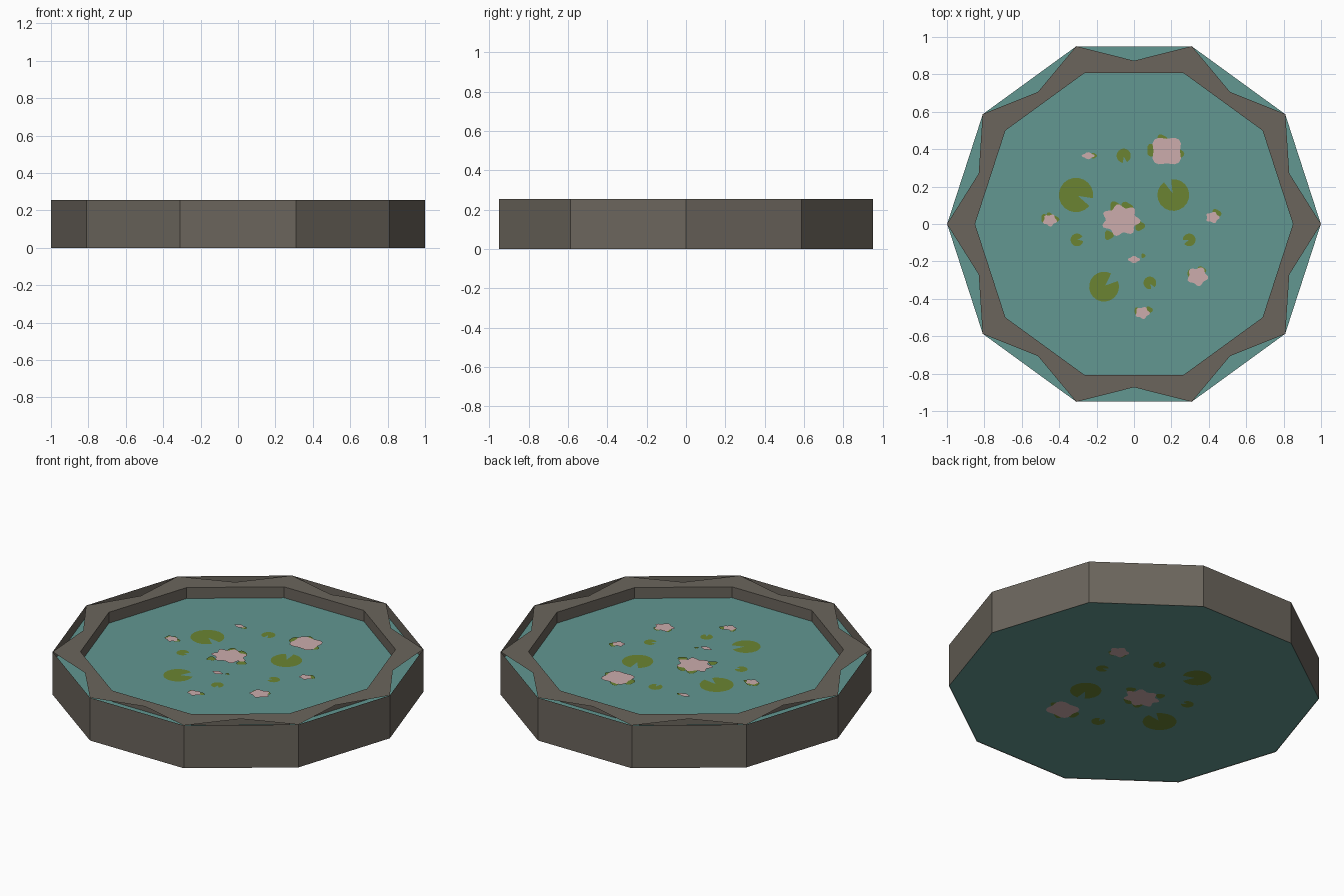
import bpy, bmesh, math

cube = bpy.data.objects.get("Cube")
if cube:
    bpy.data.objects.remove(cube, do_unlink=True)

SIDES = 10
TOP, WATER = 0.255, 0.19
STEP = 2 * math.pi / SIDES


def material(name, rgb):
    lin = [((c / 255 + 0.055) / 1.055) ** 2.4 for c in rgb] + [1.0]
    m = bpy.data.materials.new(name)
    m.use_nodes = True
    m.diffuse_color = lin
    bsdf = m.node_tree.nodes["Principled BSDF"]
    bsdf.inputs["Base Color"].default_value = lin
    bsdf.inputs["Roughness"].default_value = 0.9
    return m


STONE = material("stone brown", (107, 101, 92))
TEAL = material("water teal", (98, 151, 145))
OLIVE = material("lily pad olive", (107, 132, 50))
PINK = material("blossom pink", (204, 172, 172))


def finish(bm, name, mat):
    mesh = bpy.data.meshes.new(name)
    bm.to_mesh(mesh)
    bm.free()
    mesh.materials.append(mat)
    obj = bpy.data.objects.new(name, mesh)
    bpy.context.collection.objects.link(obj)
    return obj


def ring(bm, radius, z, turn=0.0):
    return [bm.verts.new((radius * math.cos((i + turn) * STEP),
                          radius * math.sin((i + turn) * STEP), z))
            for i in range(SIDES)]


# Stone basin: outer wall, star-notched rim and short inner wall
bm = bmesh.new()
foot = ring(bm, 1.0, 0.0)
outer = ring(bm, 1.0, TOP)
notch = ring(bm, 0.873, TOP, 0.5)
inner = ring(bm, 0.85, TOP)
inner_low = ring(bm, 0.85, WATER)
for i in range(SIDES):
    j = (i + 1) % SIDES
    bm.faces.new((foot[i], foot[j], outer[j], outer[i]))
    bm.faces.new((outer[i], notch[i], outer[j], inner[j], inner[i]))
    bm.faces.new((inner[i], inner[j], inner_low[j], inner_low[i]))
finish(bm, "basin_rim", STONE)

# Water surface and the matching underside
for name, z, flip in (("water_surface", WATER, False), ("water_underside", 0.003, True)):
    bm = bmesh.new()
    verts = ring(bm, 0.999, z)
    bm.faces.new(verts[::-1] if flip else verts)
    finish(bm, name, TEAL)


def pad(bm, x, y, r, gap_dir, gap, z, side):
    """Round leaf with a wedge cut; side = -1 mirrors it for the underside."""
    a0 = math.radians(gap_dir) + gap / 2
    pts = [(x + 0.12 * r * math.cos(a0 - gap / 2), y + 0.12 * r * math.sin(a0 - gap / 2))]
    n = 18
    for k in range(n + 1):
        a = a0 + (2 * math.pi - gap) * k / n
        pts.append((x + r * math.cos(a), y + r * math.sin(a)))
    bm.faces.new([bm.verts.new((px, side * py, z)) for px, py in pts])


def blossom(bm, x, y, rx, ry, petals, turn, z, side):
    """Flat flower with a wavy petal outline."""
    n = petals * 6
    verts = []
    for k in range(n):
        a = 2 * math.pi * k / n
        w = 0.93 + 0.13 * math.cos(petals * a + turn)
        verts.append(bm.verts.new((x + rx * w * math.cos(a), side * (y + ry * w * math.sin(a)), z)))
    bm.faces.new(verts)


# x, y, radius, cut direction, cut angle
PADS = [(-0.31, 0.155, 0.092, -25, 0.5), (0.21, 0.155, 0.085, 112, 0.5),
        (-0.16, -0.335, 0.08, 42, 0.7), (-0.055, 0.365, 0.038, -80, 0.6),
        (0.295, -0.085, 0.034, 200, 0.7), (-0.305, -0.085, 0.034, 10, 0.7),
        (0.085, -0.315, 0.034, 300, 0.6)]
# Leaves peeking out from under the blossoms: x, y, radius
LEAVES = [(0.15, 0.45, 0.03), (0.1, 0.395, 0.035), (0.235, 0.375, 0.032),
          (-0.1, 0.09, 0.032), (-0.04, 0.085, 0.035), (0.03, -0.01, 0.028),
          (-0.135, -0.06, 0.026), (0.305, -0.265, 0.022), (0.36, -0.25, 0.025)]
SMALL_LEAVES = [(-0.45, 0.04, 0.022), (-0.475, 0.03, 0.024), (-0.42, 0.025, 0.02),
                (0.44, 0.055, 0.026), (-0.215, 0.365, 0.016), (0.05, -0.17, 0.012),
                (0.08, -0.46, 0.02), (0.02, -0.465, 0.02)]
# x, y, x radius, y radius, petals, petal turn
BLOSSOMS = [(0.175, 0.39, 0.088, 0.082, 4, math.pi), (-0.07, 0.02, 0.1, 0.082, 7, 0.4),
            (0.34, -0.28, 0.055, 0.05, 5, 0.8)]
SMALL_BLOSSOMS = [(0.42, 0.035, 0.036, 0.03, 5, 0), (-0.45, 0.02, 0.037, 0.032, 5, 1),
                  (-0.245, 0.365, 0.033, 0.018, 4, 0), (0.0, -0.19, 0.032, 0.018, 4, 0),
                  (0.045, -0.475, 0.038, 0.032, 5, 0.5)]

# Plants on the surface, and the larger ones mirrored on the underside
for tag, side, z_pad, z_bloom, leaves, blooms in (
        ("surface", 1, WATER + 0.003, WATER + 0.006,
         LEAVES + SMALL_LEAVES, BLOSSOMS + SMALL_BLOSSOMS),
        ("underside", -1, 0.0015, 0.0, LEAVES, BLOSSOMS)):
    bm = bmesh.new()
    for p in PADS:
        pad(bm, *p, z_pad, side)
    finish(bm, "lily_pads_" + tag, OLIVE)
    bm = bmesh.new()
    for x, y, r in leaves:
        blossom(bm, x, y, r, r, 3, 0.0, z_pad + side * 0.0005, side)
    finish(bm, "blossom_leaves_" + tag, OLIVE)
    bm = bmesh.new()
    for b in blooms:
        blossom(bm, *b, z_bloom, side)
    finish(bm, "blossoms_" + tag, PINK)
